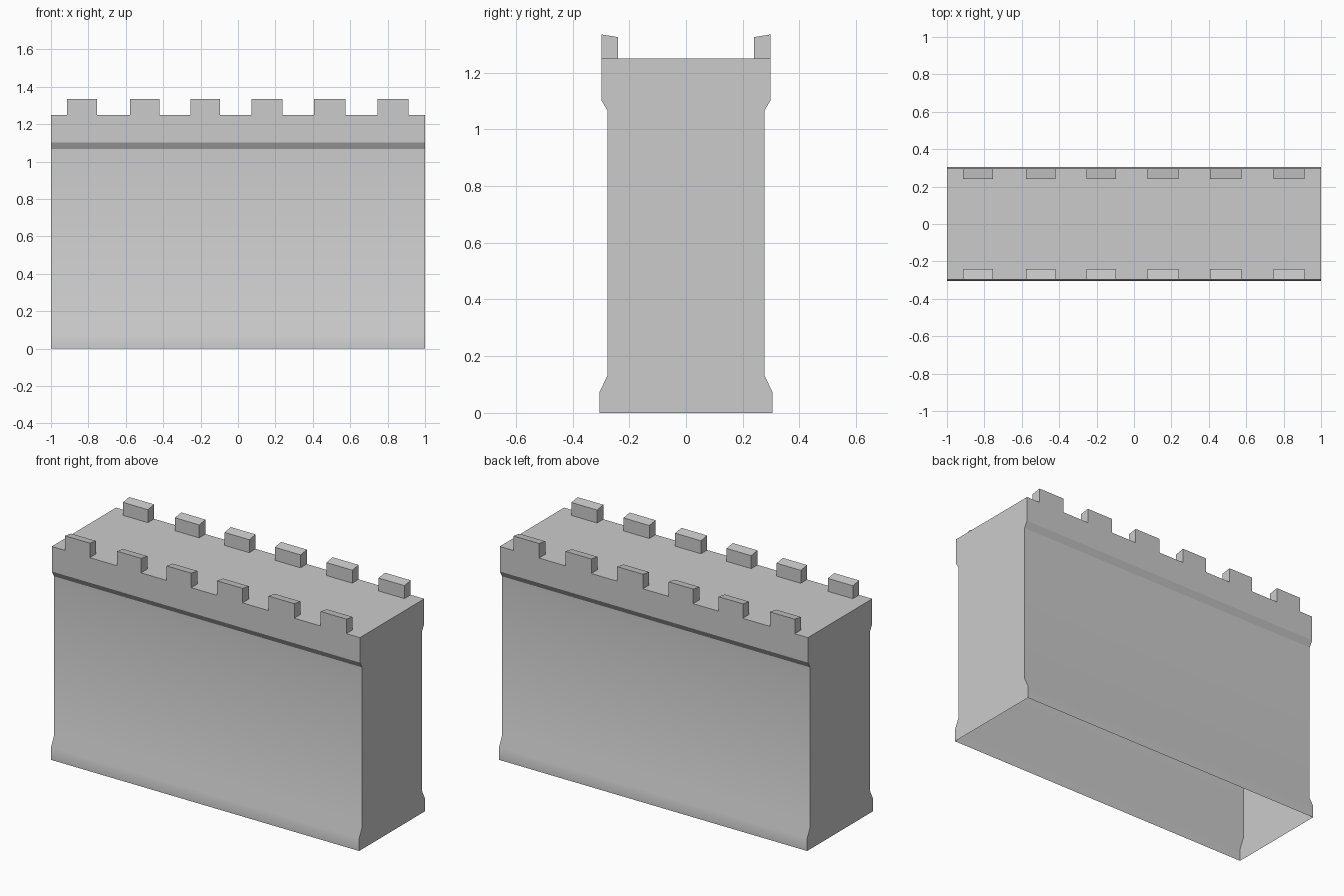
import bpy, bmesh
from math import radians

if "Cube" in bpy.data.objects:
    bpy.data.objects.remove(bpy.data.objects["Cube"], do_unlink=True)

STONE = (0.6, 0.6, 0.6, 1)
stone = bpy.data.materials.new("grey stone")
stone.use_nodes = True
stone.diffuse_color = STONE
stone.node_tree.nodes["Principled BSDF"].inputs["Base Color"].default_value = STONE

DECK, TOP, INNER_TOP = 1.249, 1.334, 1.325
OUTER, INNER = 0.298, 0.24


def extrude_profile(bm, profile, x0, x1, open_edge):
    """Sweep a closed y-z profile along x, leaving out one long face."""
    ends = [[bm.verts.new((x, y, z)) for y, z in profile] for x in (x0, x1)]
    n = len(profile)
    for i in range(n):
        if i != open_edge:
            j = (i + 1) % n
            bm.faces.new((ends[0][i], ends[0][j], ends[1][j], ends[1][i]))
    for ring in ends:
        bm.faces.new(ring)


def finish(name, bm):
    bmesh.ops.recalc_face_normals(bm, faces=bm.faces)
    for f in bm.faces:
        f.smooth = True
    mesh = bpy.data.meshes.new(name)
    bm.to_mesh(mesh)
    bm.free()
    mesh.set_sharp_from_angle(angle=radians(28.5))
    mesh.materials.append(stone)
    obj = bpy.data.objects.new(name, mesh)
    bpy.context.collection.objects.link(obj)


# Wall: hollow shell with flared foot and overhanging parapet, open below
half = [(0.305, 0), (0.305, 0.074), (0.277, 0.131), (0.277, 1.066),
        (OUTER, 1.102), (OUTER, DECK)]
profile = half + [(-y, z) for y, z in reversed(half)]
bm = bmesh.new()
extrude_profile(bm, profile, -1, 1, open_edge=len(profile) - 1)
finish("wall", bm)

# Merlons: sloped teeth along both long edges
spans = [(-0.915, -0.753), (-0.577, -0.42), (-0.255, -0.095),
         (0.071, 0.238), (0.406, 0.574), (0.745, 0.912)]
for side, label in ((-1, "front"), (1, "back")):
    tooth = [(side * OUTER, DECK), (side * OUTER, TOP),
             (side * INNER, INNER_TOP), (side * INNER, DECK)]
    bm = bmesh.new()
    for x0, x1 in spans:
        extrude_profile(bm, tooth, x0, x1, open_edge=3)
    finish(label + "_merlons", bm)
